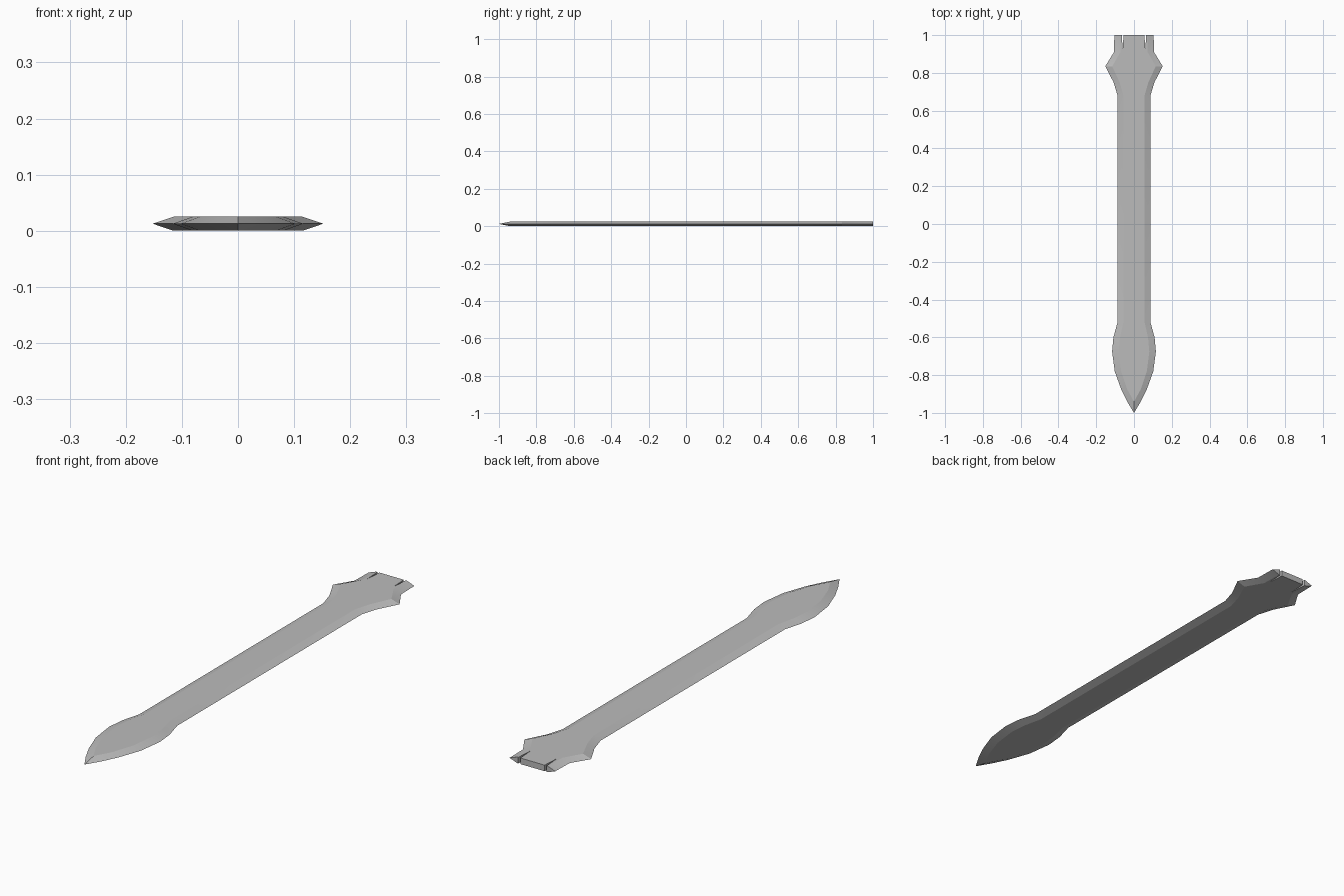
import bpy, bmesh, math

if "Cube" in bpy.data.objects:
    bpy.data.objects.remove(bpy.data.objects["Cube"])

THICK = 0.025
MID = THICK / 2

# Stations along the blade: y, sharp outer half-width, flat inner half-width
STATIONS = [
    (1.00, 0.104, 0.070), (0.91, 0.106, 0.072), (0.835, 0.152, 0.115),
    (0.75, 0.108, 0.076), (0.68, 0.087, 0.056), (-0.52, 0.087, 0.056),
    (-0.60, 0.109, 0.074), (-0.675, 0.116, 0.081), (-0.78, 0.102, 0.068),
    (-0.875, 0.068, 0.036), (-0.94, 0.036, 0.0), (-1.00, 0.0, 0.0),
]

steel = bpy.data.materials.new("steel_grey")
steel.diffuse_color = (0.5, 0.5, 0.5, 1)
steel.use_nodes = True
steel.node_tree.nodes["Principled BSDF"].inputs["Base Color"].default_value = steel.diffuse_color


def make_object(name, bm):
    bmesh.ops.remove_doubles(bm, verts=bm.verts, dist=1e-5)
    bmesh.ops.dissolve_degenerate(bm, edges=bm.edges, dist=1e-5)
    bmesh.ops.recalc_face_normals(bm, faces=bm.faces)
    mesh = bpy.data.meshes.new(name)
    bm.to_mesh(mesh)
    bm.free()
    obj = bpy.data.objects.new(name, mesh)
    bpy.context.collection.objects.link(obj)
    obj.data.materials.append(steel)
    return obj


# Blade: bevelled cross-sections joined along its length, closing at the tip
bm = bmesh.new()
rings = []
for y, outer, inner in STATIONS:
    top, low = (THICK, 0.0) if outer > 0 else (MID, MID)
    section = [(outer, MID), (inner, top), (0, top), (-inner, top),
               (-outer, MID), (-inner, low), (0, low), (inner, low)]
    rings.append([bm.verts.new((x, y, z)) for x, z in section])
for a, b in zip(rings, rings[1:]):
    for i in range(8):
        j = (i + 1) % 8
        bm.faces.new((a[i], a[j], b[j], b[i]))
bm.faces.new(rings[0])
blade = make_object("blade", bm)

# Narrow V-shaped slits in the tail end
for side in (-1, 1):
    bm = bmesh.new()
    tri = [(0.060, 0.925), (0.054, 1.02), (0.066, 1.02)]
    low = [bm.verts.new((side * x, y, -0.02)) for x, y in tri]
    top = [bm.verts.new((side * x, y, 0.05)) for x, y in tri]
    bm.faces.new(low)
    bm.faces.new(top)
    for i in range(3):
        j = (i + 1) % 3
        bm.faces.new((low[i], low[j], top[j], top[i]))
    cutter = make_object("slit_cutter", bm)
    cutter.hide_render = True
    cutter.hide_viewport = True
    cut = blade.modifiers.new("slit", 'BOOLEAN')
    cut.operation = 'DIFFERENCE'
    cut.solver = 'EXACT'
    cut.object = cutter

# Bake the slits, then smooth gently while keeping the bevel edges crisp
bpy.context.view_layer.update()
baked = bpy.data.meshes.new_from_object(
    blade.evaluated_get(bpy.context.evaluated_depsgraph_get()))
blade.modifiers.clear()
blade.data = baked
for obj in [o for o in bpy.data.objects if o != blade]:
    bpy.data.objects.remove(obj)
bpy.context.view_layer.objects.active = blade
blade.select_set(True)
bpy.ops.object.shade_smooth_by_angle(angle=math.radians(16))
